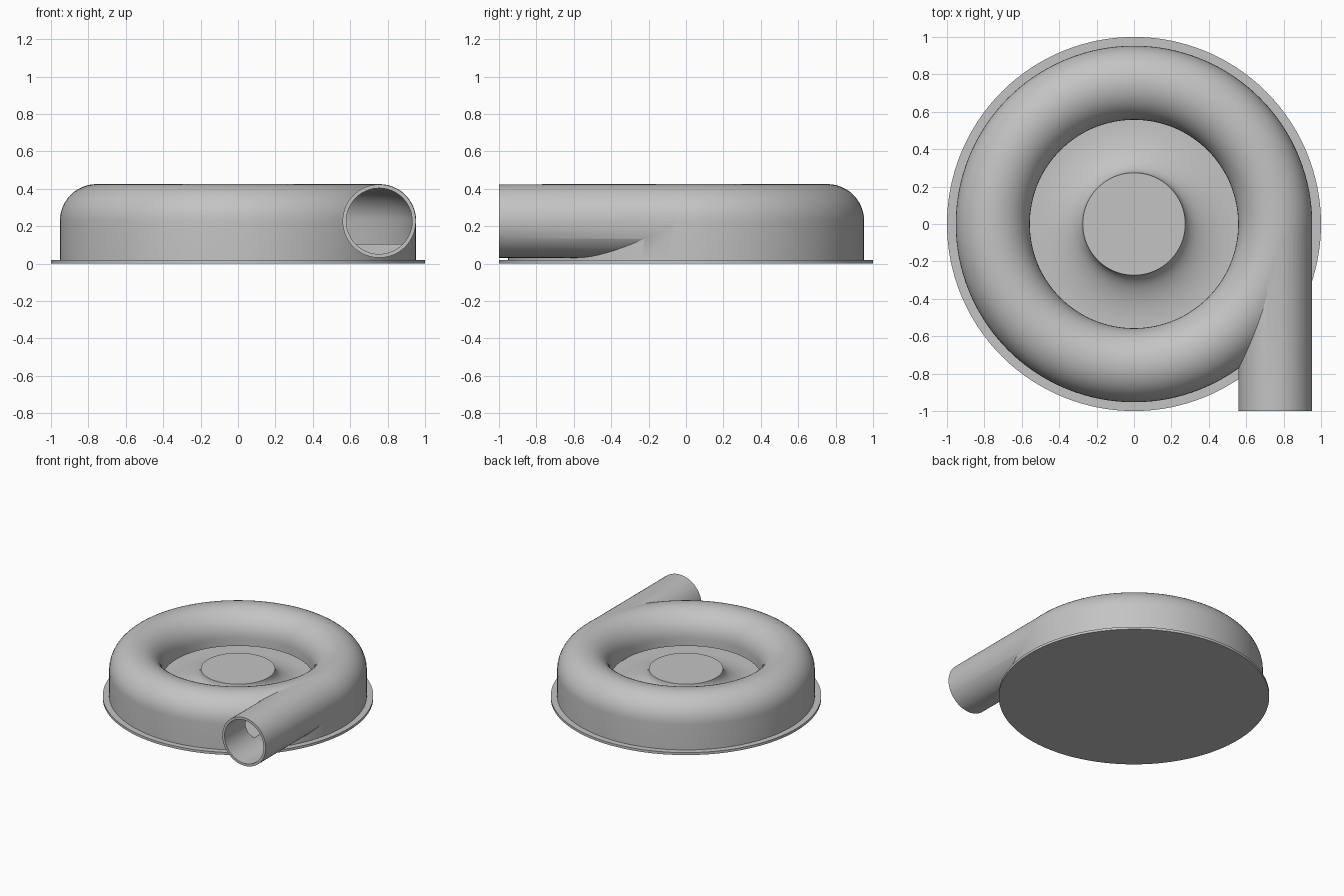
import bpy, bmesh, math
from mathutils import Matrix

if "Cube" in bpy.data.objects:
    bpy.data.objects.remove(bpy.data.objects["Cube"])

SEGMENTS = 128
RING, MID_Z = 0.755, 0.227      # centre of the tube section
FLOOR, LIP = 0.105, 0.165       # cavity floor and intake lip heights

grey = bpy.data.materials.new("grey metal")
grey.use_nodes = True
colour = (0.55, 0.55, 0.55, 1)
grey.diffuse_color = colour
grey.node_tree.nodes["Principled BSDF"].inputs["Base Color"].default_value = colour


def make_object(name, bm):
    bmesh.ops.recalc_face_normals(bm, faces=bm.faces)
    mesh = bpy.data.meshes.new(name)
    bm.to_mesh(mesh)
    bm.free()
    mesh.materials.append(grey)
    obj = bpy.data.objects.new(name, mesh)
    bpy.context.collection.objects.link(obj)
    return obj


def lathe(name, profile, closed=False):
    bm = bmesh.new()
    verts = [bm.verts.new((r, 0, z)) for r, z in profile]
    edges = [bm.edges.new(pair) for pair in zip(verts, verts[1:])]
    if closed:
        edges.append(bm.edges.new((verts[-1], verts[0])))
    bmesh.ops.spin(bm, geom=verts + edges, cent=(0, 0, 0), axis=(0, 0, 1),
                   angle=math.tau, steps=SEGMENTS)
    bmesh.ops.remove_doubles(bm, verts=bm.verts, dist=0.0001)
    return make_object(name, bm)


def pipe(name, radius, front, back):
    bm = bmesh.new()
    place = Matrix.Translation((RING, (front + back) / 2, MID_Z))
    bmesh.ops.create_cone(bm, cap_ends=True, segments=64, radius1=radius,
                          radius2=radius, depth=back - front,
                          matrix=place @ Matrix.Rotation(math.pi / 2, 4, "X"))
    return make_object(name, bm)


def arch(radius, steps=24):
    angles = [math.pi * i / steps for i in range(steps + 1)]
    return [(RING + radius * math.cos(a), MID_Z + radius * math.sin(a)) for a in angles]


def combine(target, tool, operation):
    mod = target.modifiers.new(operation, "BOOLEAN")
    mod.operation, mod.object, mod.solver = operation, tool, "EXACT"
    bpy.context.view_layer.objects.active = target
    bpy.ops.object.modifier_apply(modifier=mod.name)
    bpy.data.objects.remove(tool)


# Hub flare, concave from the floor up to the flat top
flare = [(0.55 - 0.276 * math.sin(a), 0.24 - 0.135 * math.cos(a))
         for a in (math.pi / 2 * i / 14 for i in range(15))]

# Base flange, outer shell, intake well and hub as one turned solid
casing = lathe("blower_casing", [(0, 0), (1, 0), (1, 0.02), (0.953, 0.02)]
               + arch(0.198) + [(0.557, FLOOR)] + flare + [(0, 0.24)])

# Outlet pipe, then the ring cavity and the outlet bore
combine(casing, pipe("outlet_pipe", 0.196, -1, 0), "UNION")
cavity = [(0.553, FLOOR), (0.933, FLOOR)] + arch(0.178) + [(0.577, LIP), (0.553, LIP)]
combine(casing, lathe("cavity_cutter", cavity, True), "DIFFERENCE")
combine(casing, pipe("bore_cutter", 0.176, -1.1, 0), "DIFFERENCE")

bpy.ops.object.select_all(action="DESELECT")
casing.select_set(True)
bpy.context.view_layer.objects.active = casing
bpy.ops.object.shade_smooth_by_angle(angle=math.radians(30))
